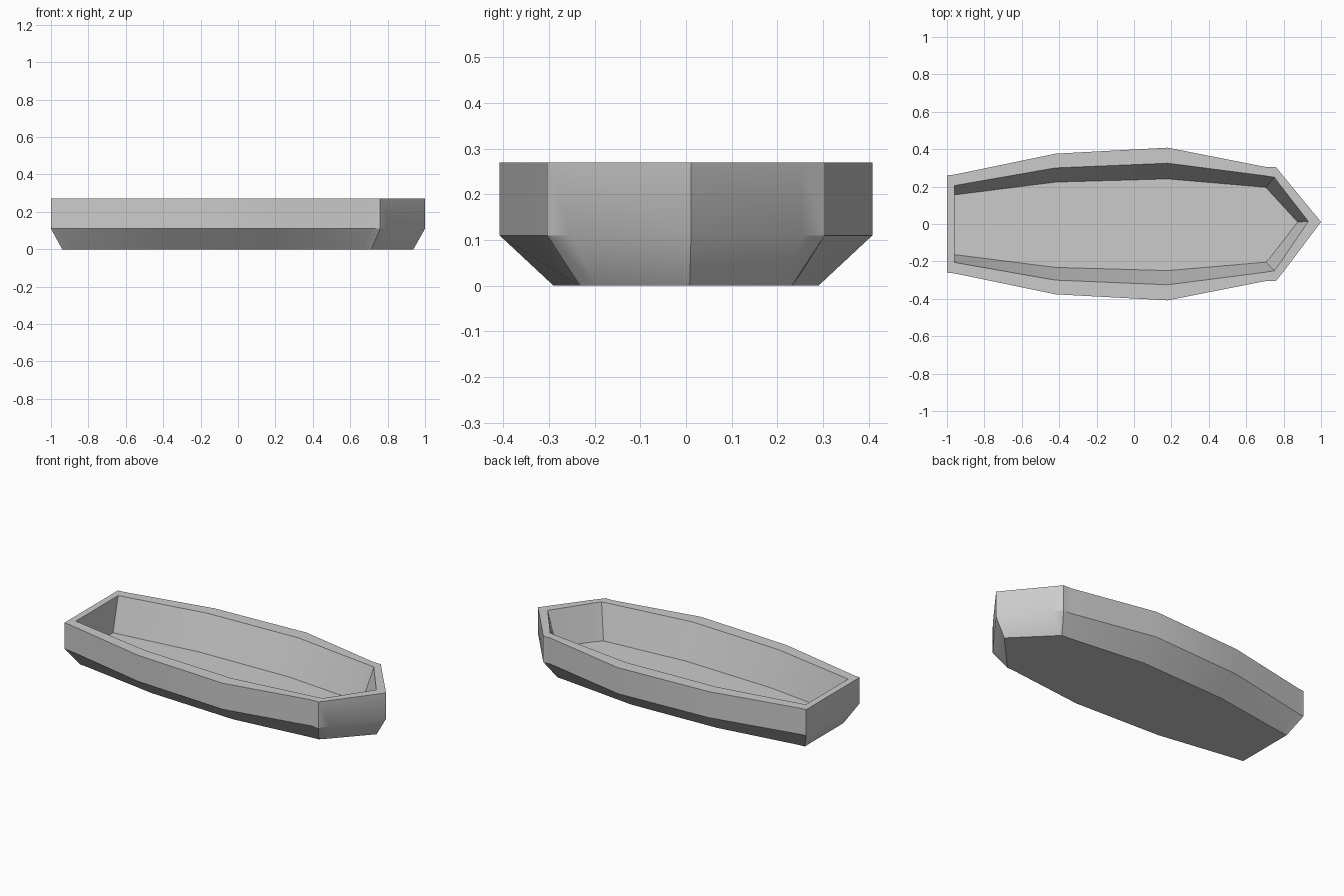
import bpy, bmesh, math

if "Cube" in bpy.data.objects:
    bpy.data.objects.remove(bpy.data.objects["Cube"])


def ring(bm, half, z, tip, shift=0):
    """Closed level outline mirrored across the keel, ending in a pointed bow."""
    pts = half + [tip] + [(x, -y) for x, y in reversed(half)]
    return [bm.verts.new((x, y + shift, z)) for x, y in pts]


def bridge(bm, a, b):
    n = len(a)
    for i in range(n):
        j = (i + 1) % n
        bm.faces.new((a[i], a[j], b[j], b[i]))


# Half outlines from stern to bow
side = [(-1, .26), (-.96, .264), (-.42, .376), (.18, .408), (.71, .304), (.76, .304), (.80, .254)]
base = [(-.94, .187), (-.90, .19), (-.40, .267), (.17, .29), (.665, .235), (.713, .232), (.748, .197)]
rim = [(-.96, .205), (-.94, .209), (-.42, .30), (.18, .325), (.70, .258), (.75, .25), (.78, .210)]
deck = [(-.96, .16), (-.94, .162), (-.42, .228), (.18, .245), (.66, .204), (.705, .20), (.733, .169)]

bm = bmesh.new()
rings = [
    ring(bm, base, 0, (.938, .008)),          # flat bottom
    ring(bm, side, .11, (1, .011)),           # chine
    ring(bm, side, .27, (1, .011)),           # outer rim
    ring(bm, rim, .27, (.932, .014)),         # inner rim
    ring(bm, deck, .06, (.875, .014), -.004),  # level inside floor
]
for lower, upper in zip(rings, rings[1:]):
    bridge(bm, lower, upper)
bm.faces.new(rings[0])
bm.faces.new(rings[-1])
bmesh.ops.recalc_face_normals(bm, faces=bm.faces)

# Boat hull
mesh = bpy.data.meshes.new("boat_hull")
bm.to_mesh(mesh)
bm.free()
hull = bpy.data.objects.new("boat_hull", mesh)
bpy.context.collection.objects.link(hull)
bpy.context.view_layer.objects.active = hull
hull.select_set(True)
bpy.ops.object.shade_smooth_by_angle(angle=math.radians(30))
